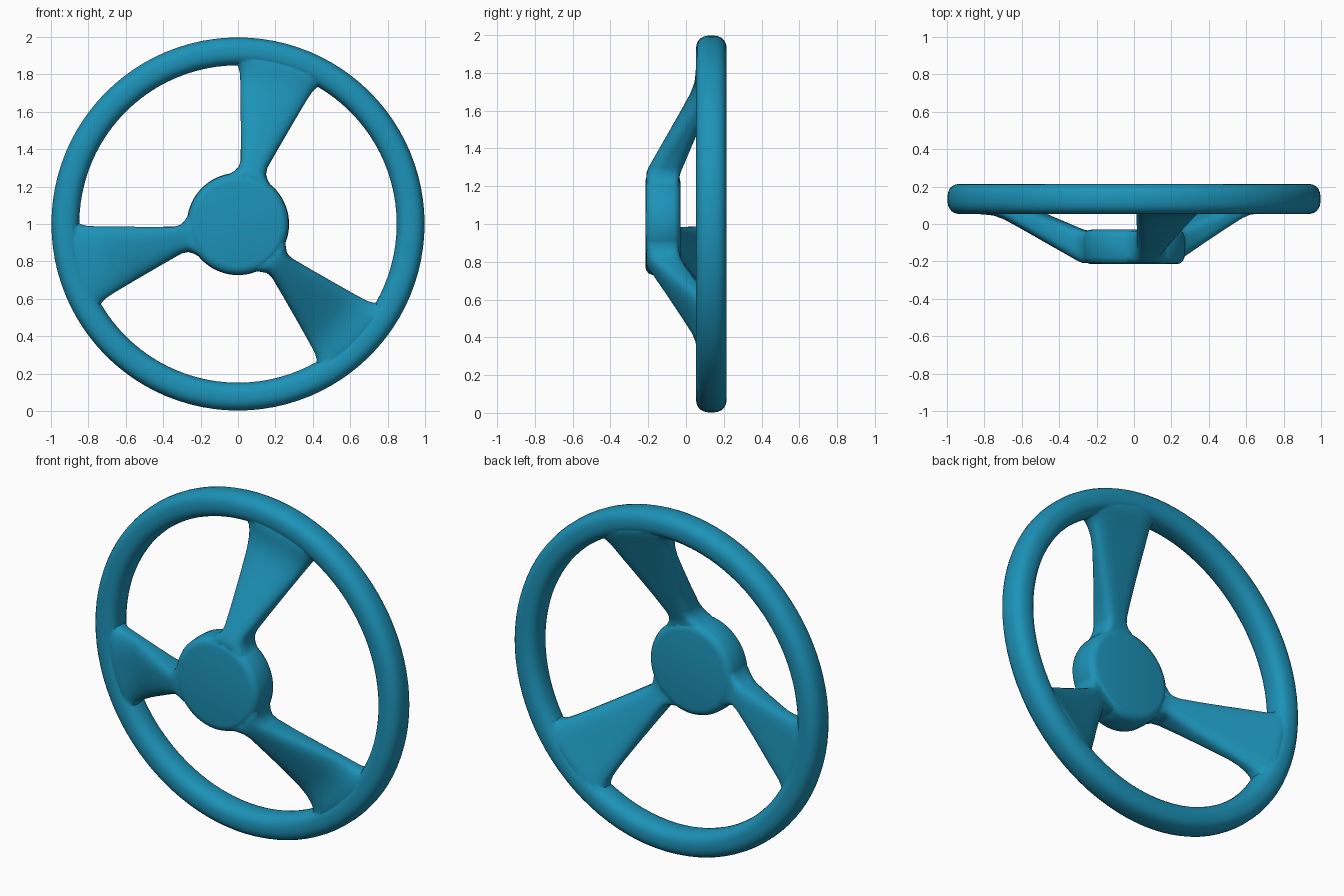
import bpy, bmesh
from math import sin, cos, pi, radians, copysign

if "Cube" in bpy.data.objects:
    bpy.data.objects.remove(bpy.data.objects["Cube"])

CZ = 1.0  # height of the wheel axis
mat = bpy.data.materials.new("blue")
mat.diffuse_color = (0.012, 0.29, 0.48, 1)
mat.use_nodes = True
mat.node_tree.nodes["Principled BSDF"].inputs["Base Color"].default_value = mat.diffuse_color


def superellipse(n, a, b, e):
    pts = []
    for i in range(n):
        t = 2 * pi * (i + 0.5) / n
        c, s = cos(t), sin(t)
        pts.append((a * copysign(abs(c) ** (2 / e), c), b * copysign(abs(s) ** (2 / e), s)))
    return pts


def polar(r, ang, y):
    return (r * cos(ang), y, CZ + r * sin(ang))


def loft(name, rings, closed=False):
    """Skin a list of equal point loops; cap the ends or close into a ring."""
    bm = bmesh.new()
    loops = [[bm.verts.new(p) for p in ring] for ring in rings]
    n = len(loops[0])
    pairs = list(zip(loops, loops[1:]))
    if closed:
        pairs.append((loops[-1], loops[0]))
    else:
        bm.faces.new(loops[0])
        bm.faces.new(loops[-1])
    for a, b in pairs:
        for i in range(n):
            j = (i + 1) % n
            bm.faces.new((a[i], a[j], b[j], b[i]))
    bmesh.ops.recalc_face_normals(bm, faces=bm.faces)
    me = bpy.data.meshes.new(name)
    bm.to_mesh(me)
    bm.free()
    ob = bpy.data.objects.new(name, me)
    me.materials.append(mat)
    bpy.context.collection.objects.link(ob)
    return ob


# Rim: soft rounded section swept round the axis
section = superellipse(24, 0.075, 0.081, 2.5)
SEG = 96
rim = loft("steering_wheel", [[polar(0.923 + u, 2 * pi * k / SEG, 0.134 + v) for u, v in section]
                              for k in range(SEG)], closed=True)

# Hub: flat drum with rounded edges
profile = [(0.225, -0.215), (0.245, -0.211), (0.262, -0.198), (0.270, -0.178), (0.273, -0.12),
           (0.270, -0.067), (0.262, -0.047), (0.245, -0.034), (0.225, -0.03)]
hub = loft("hub", [[polar(r, 2 * pi * k / 72, y) for k in range(72)] for r, y in profile])

# Spokes: radius, half width along the arc, front y, back y
stations = [(0.215, 0.17, -0.207, -0.038), (0.25, 0.155, -0.209, -0.036),
            (0.268, 0.125, -0.210, -0.034), (0.284, 0.095, -0.207, -0.030),
            (0.305, 0.077, -0.199, -0.022), (0.34, 0.075, -0.180, -0.007),
            (0.45, 0.103, -0.118, 0.036), (0.60, 0.143, -0.033, 0.096),
            (0.70, 0.170, 0.022, 0.136), (0.76, 0.187, 0.044, 0.160),
            (0.81, 0.203, 0.050, 0.182), (0.84, 0.219, 0.052, 0.195),
            (0.86, 0.238, 0.053, 0.203), (0.88, 0.265, 0.056, 0.207),
            (0.91, 0.29, 0.064, 0.205)]


def spoke(ang):
    rings = []
    for r, w, y0, y1 in stations:
        rings.append([polar(r, ang + u / r, (y0 + y1) / 2 + v)
                      for u, v in superellipse(32, w, (y1 - y0) / 2, 3.2)])
    return loft("spoke", rings)


parts = [hub] + [spoke(radians(a)) for a in (75, 195, 315)]

# Fuse all parts into one continuous body
for p in parts:
    mod = rim.modifiers.new("join", 'BOOLEAN')
    mod.operation = 'UNION'
    mod.solver = 'EXACT'
    mod.object = p
bpy.context.view_layer.objects.active = rim
rim.select_set(True)
for mod in list(rim.modifiers):
    bpy.ops.object.modifier_apply(modifier=mod.name)
for p in parts:
    bpy.data.objects.remove(p)
bpy.ops.object.shade_smooth_by_angle(angle=radians(50))
